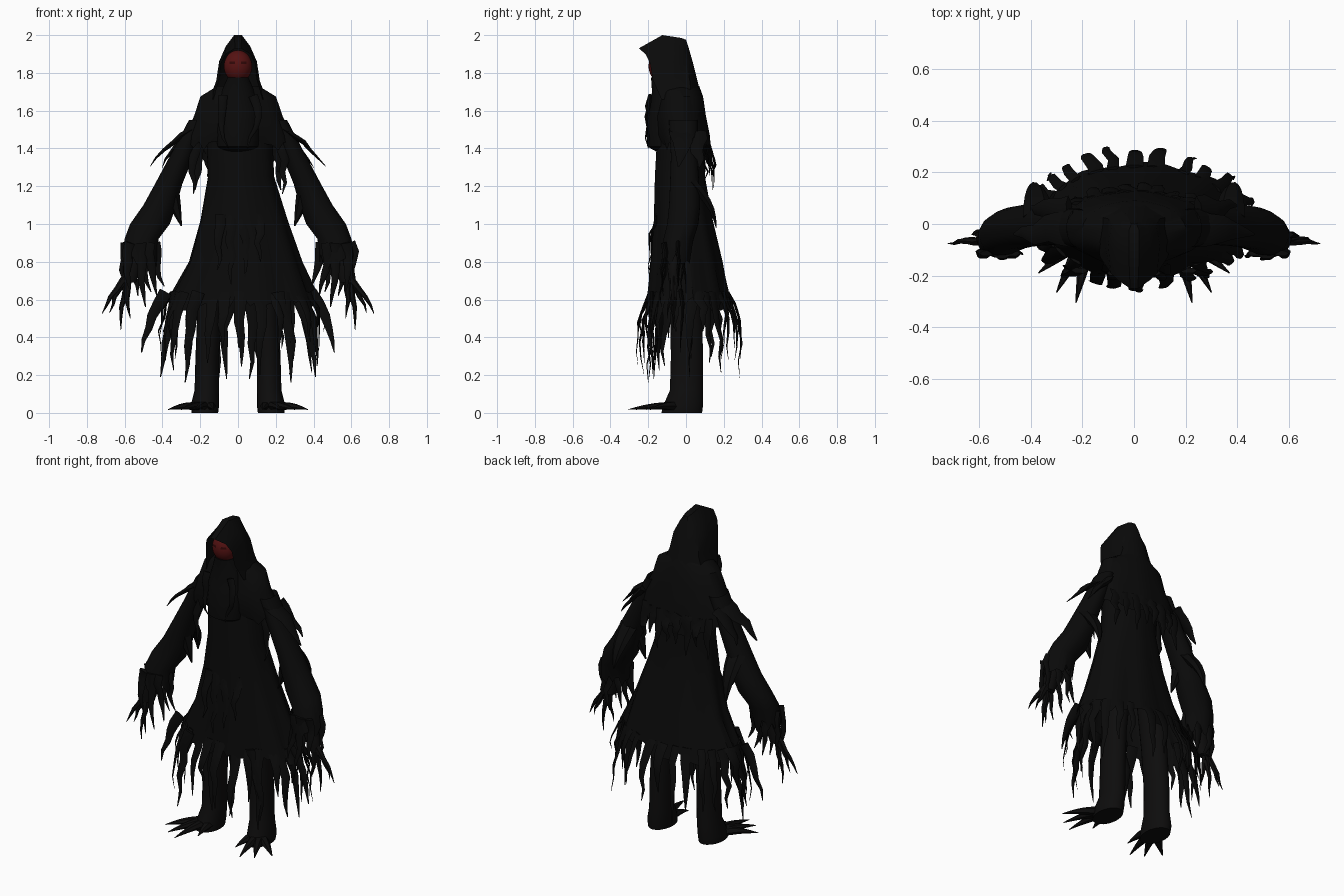
import bpy, bmesh, math, random
from mathutils import Vector

if "Cube" in bpy.data.objects:
    bpy.data.objects.remove(bpy.data.objects["Cube"])

random.seed(4)


def material(name, r, g, b):
    m = bpy.data.materials.new(name)
    m.diffuse_color = (r, g, b, 1)
    m.use_nodes = True
    m.node_tree.nodes["Principled BSDF"].inputs["Base Color"].default_value = m.diffuse_color
    return m


CLOTH = material("black_cloth", 0.003, 0.003, 0.003)
SKIN = material("charred_skin", 0.004, 0.0038, 0.0038)
MASK = material("dark_red", 0.09, 0.006, 0.006)
EYES = material("deep_red", 0.03, 0.002, 0.002)


def finish(name, bm, *mats):
    bmesh.ops.recalc_face_normals(bm, faces=bm.faces)
    me = bpy.data.meshes.new(name)
    bm.to_mesh(me)
    bm.free()
    for m in mats:
        me.materials.append(m)
    ob = bpy.data.objects.new(name, me)
    bpy.context.collection.objects.link(ob)
    return ob


def bridge(bm, rows, closed=True):
    n = len(rows[0])
    for a, b in zip(rows, rows[1:]):
        for i in range(n if closed else n - 1):
            j = (i + 1) % n
            bm.faces.new((a[i], a[j], b[j], b[i]))


def loft(bm, rings, n=24, s=1, fold=0.0, jag=None, cap=False):
    """Rings are (x0, x1, y0, y1, z) boxes holding an ellipse; jag(angle) lowers the hem."""
    rows = []
    for k, (x0, x1, y0, y1, z) in enumerate(rings):
        t = k / (len(rings) - 1)
        row = []
        for i in range(n):
            a = 2 * math.pi * i / n
            f = 1 + fold * t * math.sin(9 * a + 1)
            x = (x0 + x1) / 2 + (x1 - x0) / 2 * math.cos(a) * f
            y = (y0 + y1) / 2 + (y1 - y0) / 2 * math.sin(a) * f
            dz = jag(a) if jag and k == len(rings) - 1 else 0
            row.append(bm.verts.new((s * x, y, z - dz)))
        rows.append(row)
    bridge(bm, rows)
    if cap:
        bm.faces.new(rows[0])
        bm.faces.new(rows[-1])


def strip(bm, pts, width, thick, side=(1, 0, 0), n=6):
    """Tapered, flattened tube along pts."""
    pts = [Vector(p) for p in pts]
    side = Vector(side).normalized()
    rows = []
    for k, p in enumerate(pts):
        t = (pts[min(k + 1, len(pts) - 1)] - pts[max(k - 1, 0)]).normalized()
        u = (side - t * side.dot(t)).normalized()
        v = t.cross(u)
        f = 1 - 0.93 * (k / (len(pts) - 1)) ** 1.4
        rows.append([bm.verts.new(p + u * width * f * math.cos(2 * math.pi * i / n)
                                  + v * thick * f * math.sin(2 * math.pi * i / n))
                     for i in range(n)])
    bridge(bm, rows)
    bm.faces.new(rows[0])
    bm.faces.new(rows[-1])


def bent(a, b, bow, wobble=0.012, steps=5):
    """Path from a to b, pushed outward by the bow vector."""
    a, b, bow = Vector(a), Vector(b), Vector(bow)
    out = []
    for k in range(steps + 1):
        t = k / steps
        p = a.lerp(b, t) + bow * math.sin(math.pi * t)
        if 0 < k < steps:
            p += Vector((random.uniform(-wobble, wobble), random.uniform(-wobble, wobble), 0))
        out.append(p)
    return out


# robe: flared skirt, wider on its left side, jagged hem
bm = bmesh.new()
loft(bm, [(-.17, .18, -.15, .10, 1.52), (-.16, .19, -.165, .10, 1.25),
          (-.20, .26, -.17, .14, 1.02), (-.26, .335, -.185, .19, .80),
          (-.37, .42, -.205, .235, .60)], 64, fold=0.035,
     jag=lambda a: random.uniform(-.02, .07))
finish("robe", bm, CLOTH)

# robe tatters: ribbons hanging around the hem
bm = bmesh.new()
COUNT = 28
for i in range(COUNT):
    a = 2 * math.pi * (i + random.uniform(-.25, .25)) / COUNT
    c, s = math.cos(a), math.sin(a)
    x, y = .02 + .385 * c, .015 + .215 * s
    drop = random.uniform(.17, .36) + .1 * abs(c) ** 6
    g = random.uniform(1.03, 1.2)
    strip(bm, bent((x * .97, y * .97, .64), (x * g, y * g + .02 * s, drop),
                   (.025 * c, .03 * s, 0)), random.uniform(.022, .036), .007, (-s * 1.6, c, 0))
for s in (1, -1):
    for tip in ((.06, -.17, .18), (.28, -.2, .16), (.41, .02, .19), (.51, -.03, .32)):
        strip(bm, bent((tip[0] * .75, tip[1] * .9, .64), (s and tip[0], tip[1], tip[2]),
                       (.02, 0, 0)) if s > 0 else
              bent((-tip[0] * .75, tip[1] * .9, .64), (-tip[0], tip[1], tip[2]), (-.02, 0, 0)),
              .035, .012)
finish("robe_tatters", bm, CLOTH)

# shoulder cape: short in front, long behind
bm = bmesh.new()
loft(bm, [(-.11, .11, -.15, .07, 1.73), (-.20, .20, -.14, .09, 1.675),
          (-.235, .235, -.165, .105, 1.57), (-.28, .28, -.155, .125, 1.47),
          (-.30, .30, -.14, .135, 1.42)], 48, fold=0.02,
     jag=lambda a: random.uniform(-.02, .03) + .1 * max(0, math.sin(a)))
finish("shoulder_cape", bm, CLOTH)

# cape tatters: side spikes and long rear strips
bm = bmesh.new()
for s in (1, -1):
    strip(bm, bent((s * .24, -.02, 1.5), (s * .465, -.04, 1.305), (s * .015, 0, .012)),
          .07, .02, (0, 1, 0))
    strip(bm, bent((s * .25, .05, 1.48), (s * .40, .07, 1.30), (s * .01, 0, .01)),
          .06, .02, (0, 1, 0))
    strip(bm, bent((s * .22, -.06, 1.45), (s * .235, -.07, 1.16), (s * .012, 0, 0)), .03, .012)
    for x, z in ((.03, 1.24), (.09, 1.18), (.15, 1.25), (.21, 1.18)):
        y = .135 - x * x
        strip(bm, bent((s * x, y - .01, 1.42), (s * x * 1.08, y + .015, z), (0, .01, 0)), .035, .008)
finish("cape_tatters", bm, CLOTH)

# hood: arches from brim to back, each point is (half width, y, z)
ARCHES = [[(.13, -.13, 1.66), (.10, -.175, 1.76), (.09, -.19, 1.85), (.065, -.215, 1.90), (.015, -.25, 1.93)],
          [(.15, -.06, 1.66), (.115, -.07, 1.76), (.10, -.08, 1.86), (.065, -.10, 1.94), (.02, -.125, 2.0)],
          [(.14, .03, 1.66), (.10, .02, 1.76), (.085, 0, 1.86), (.055, -.02, 1.93), (.02, -.025, 1.985)],
          [(.05, .085, 1.66), (.04, .06, 1.76), (.03, .035, 1.86), (.02, .015, 1.93), (.01, .0, 1.975)]]
bm = bmesh.new()
rows = []
for arch in ARCHES:
    full = arch + [(-x, y, z) for x, y, z in reversed(arch)]
    rows.append([bm.verts.new(p) for p in full])
bridge(bm, rows, closed=False)
bm.faces.new(rows[-1])
finish("hood", bm, CLOTH)

# face mask: red oval with darker eye patches
bm = bmesh.new()
bmesh.ops.create_uvsphere(bm, u_segments=28, v_segments=20, radius=1)
for v in bm.verts:
    v.co = Vector((v.co.x * .075, -.128 + v.co.y * .07, 1.835 + v.co.z * .085))
for f in bm.faces:
    p = f.calc_center_median()
    if math.hypot((abs(p.x) - .03) / .014, (p.z - 1.85) / .009) < 1:
        f.material_index = 1
finish("face_mask", bm, MASK, EYES)

# scarf: wraps the chin and bulges over the chest
bm = bmesh.new()
loft(bm, [(-.055, .055, -.185, -.08, 1.775), (-.09, .09, -.18, -.02, 1.70),
          (-.115, .115, -.195, 0, 1.60), (-.12, .12, -.21, 0, 1.50),
          (-.11, .11, -.205, -.02, 1.41), (-.08, .08, -.16, -.04, 1.385)], 24, cap=True)
for s in (1, -1):
    strip(bm, bent((s * .08, -.19, 1.68), (s * .05, -.20, 1.40), (s * .03, -.01, 0)), .025, .012)
finish("chest_scarf", bm, CLOTH)

# sash: loose strips over the front of the robe
bm = bmesh.new()
for x, z in ((-.09, .76), (-.03, .68), (.03, .72), (.10, .8)):
    strip(bm, bent((x, -.155, 1.05), (x * 1.2, -.195, z), (0, -.01, 0)), .03, .008)
finish("front_sash", bm, CLOTH)

for s, side in ((1, "left"), (-1, "right")):
    # sleeve: widening towards a ragged cuff
    bm = bmesh.new()
    loft(bm, [(.17, .26, -.09, .06, 1.55), (.235, .36, -.08, .06, 1.36),
              (.295, .44, -.085, .07, 1.21), (.325, .50, -.09, .075, 1.10),
              (.36, .57, -.10, .065, 1.0), (.42, .60, -.12, .04, .92),
              (.43, .61, -.13, .02, .82)], 28, s, .02, lambda a: random.uniform(-.03, .06))
    # hanging inner flap and rear elbow rag
    strip(bm, bent((s * .37, -.02, 1.22), (s * .30, -.03, .99), (0, 0, 0), 0), .05, .05)
    strip(bm, bent((s * .37, .03, 1.22), (s * .39, .16, .98), (0, .03, 0), 0), .06, .03)
    finish(side + "_sleeve", bm, CLOTH)

    # cuff tatters
    bm = bmesh.new()
    for x, y, z in ((.39, -.06, .67), (.43, -.12, .62), (.46, -.02, .64), (.49, -.13, .56),
                    (.53, .0, .62), (.60, -.04, .66), (.57, -.12, .64)):
        strip(bm, bent((s * (.52 + (x - .5) * .7), -.055 + (y + .055) * .9, .90),
                       (s * x, y, z), (s * .015, 0, 0)), .032, .012)
    finish(side + "_cuff_tatters", bm, CLOTH)

    # clawed hand
    bm = bmesh.new()
    loft(bm, [(.47, .56, -.10, -.02, .92), (.51, .61, -.10, -.03, .77), (.54, .61, -.09, -.04, .69)],
         12, s, cap=True)
    for x, y, z in ((.72, -.075, .525), (.68, -.06, .53), (.62, -.07, .44), (.57, -.10, .50)):
        strip(bm, bent((s * .575, -.065, .74), (s * x, y, z), (s * .012, 0, .0), .006), .022, .018)
    finish(side + "_hand", bm, SKIN)

    # leg
    bm = bmesh.new()
    loft(bm, [(.05, .20, -.09, .09, .85), (.085, .215, -.085, .085, .55), (.10, .225, -.08, .09, .30),
              (.10, .23, -.085, .09, .12), (.10, .25, -.12, .09, .04), (.105, .245, -.13, .085, 0)],
         20, s, cap=True)
    finish(side + "_leg", bm, SKIN)

    # foot claws
    bm = bmesh.new()
    for x, y in ((.13, -.21), (.225, -.305), (.30, -.265), (.37, -.19)):
        strip(bm, bent((s * (.15 + (x - .13) * .25), -.06, .035), (s * x, y, .018), (0, 0, .008), 0),
              .032, .026, (1, 0, 0))
    finish(side + "_foot_claws", bm, SKIN)

# smooth shading with sharp creases kept
for ob in bpy.context.scene.objects:
    ob.select_set(True)
    bpy.context.view_layer.objects.active = ob
bpy.ops.object.shade_smooth_by_angle(angle=math.radians(40))
